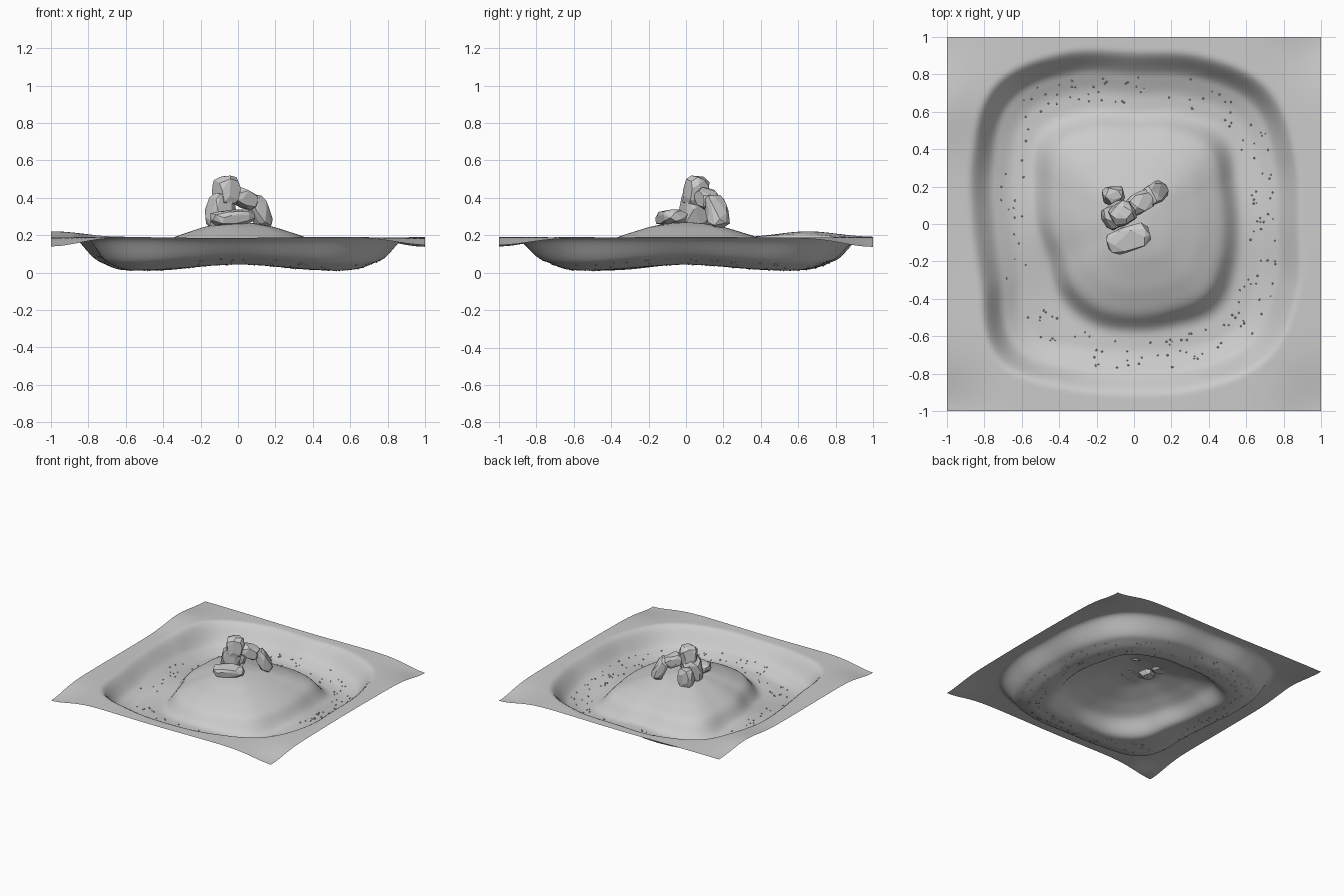
import bpy, bmesh, math, random
from mathutils import Vector, Euler

if "Cube" in bpy.data.objects:
    bpy.data.objects.remove(bpy.data.objects["Cube"])

random.seed(4)

# Radii of the pond wall and the island foot, every 22.5 degrees from +x
WALL = [.84, .89, .97, .92, .87, .94, 1.0, .89, .82, .84, .98, .90, .86, .90, .96, .90]
ISLE = [.56, .58, .66, .62, .58, .63, .67, .57, .52, .49, .54, .57, .57, .58, .62, .58]
# Dome height against (radius / island foot)
DOME = [(0, .27), (.15, .265), (.33, .247), (.62, .195), (.82, .145), (.93, .10), (1.03, .05), (1.12, .04)]


def radius(table, angle):
    t = (angle / math.tau * 16) % 16
    i = int(t)
    f = t - i
    p0, p1, p2, p3 = (table[(i + k) % 16] for k in (-1, 0, 1, 2))
    return p1 + .5 * f * (p2 - p0 + f * (2*p0 - 5*p1 + 4*p2 - p3 + f * (3*(p1 - p2) + p3 - p0)))


def lerp_table(table, x):
    for (a, za), (b, zb) in zip(table, table[1:]):
        if x <= b:
            return za + (zb - za) * (x - a) / (b - a)
    return table[-1][1]


def smooth(a, b, x):
    t = max(0, min(1, (x - a) / (b - a)))
    return t * t * (3 - 2 * t)


def bump(x, y, cx, cy, w):
    return math.exp(-((x - cx)**2 + (y - cy)**2) / w**2)


def ground(x, y):
    r, a = math.hypot(x, y), math.atan2(y, x)
    wall, isle = radius(WALL, a), radius(ISLE, a)
    # outer bank, drooping at the corners
    bank = .188 + .004 * math.sin(5*x + 2) * math.cos(4*y)
    for cx, cy, h in ((-1, -1, -.048), (1, 1, -.048), (1, -1, -.038), (-1, .65, .032)):
        bank += h * bump(x, y, cx, cy, .22)
    # channel floor, deepest on the diagonals
    floor = .043 - .031 * math.sin(2 * a)**2
    s = r / isle
    if s < 1.3:
        dome = sum(lerp_table(DOME, abs(s + d)) for d in (-.04, -.02, 0, .02, .04)) / 5
        low = dome + (floor - dome) * smooth(.85, 1.1, s)
    else:
        low = floor
    u = r - wall
    low += .045 * smooth(-.2, -.03, u)
    return low + (bank - low) * smooth(-.08, .06, u)


def finish(name, bm, is_smooth):
    me = bpy.data.meshes.new(name)
    bm.to_mesh(me)
    bm.free()
    for p in me.polygons:
        p.use_smooth = is_smooth
    ob = bpy.data.objects.new(name, me)
    bpy.context.collection.objects.link(ob)
    return ob


def boulder(name, centre, half, rot=(0, 0, 0), n=44):
    """Convex faceted rock: hull of random points on a boxy ellipsoid."""
    bm = bmesh.new()
    turn = Euler([math.radians(d) for d in rot]).to_matrix()
    for i in range(n):
        zc = 1 - 2 * (i + .5) / n
        ang = i * 2.39996 + random.uniform(-.25, .25)
        q = math.sqrt(1 - zc * zc)
        d = Vector((q * math.cos(ang), q * math.sin(ang), zc))
        k = sum(abs(c)**4.5 for c in d)**(-1 / 4.5)
        d *= k * random.uniform(.93, 1.0)
        bm.verts.new(turn @ Vector(d[j] * half[j] for j in range(3)) + Vector(centre))
    res = bmesh.ops.convex_hull(bm, input=bm.verts)
    bmesh.ops.delete(bm, geom=[v for v in bm.verts if not v.link_faces], context='VERTS')
    bmesh.ops.dissolve_limit(bm, angle_limit=math.radians(14), verts=bm.verts, edges=bm.edges)
    return finish(name, bm, False)


# Ground sheet with pond basin and central island
bm = bmesh.new()
bmesh.ops.create_grid(bm, x_segments=110, y_segments=110, size=1)
for v in bm.verts:
    v.co.z = ground(v.co.x, v.co.y)
finish("ground", bm, True)

# Rock group on the island
boulder("pillar_rock", (-.095, .045, .33), (.075, .07, .10), (0, 8, 30))
boulder("top_rock", (-.06, .055, .435), (.068, .065, .085), (0, 0, 35))
boulder("arch_upper_rock", (.035, .115, .395), (.075, .058, .05), (0, 22, 31))
boulder("arch_leg_rock", (.115, .165, .325), (.095, .058, .048), (0, 62, 31))
boulder("back_rock", (-.11, .155, .305), (.06, .05, .075), (0, 0, 10))
boulder("flat_rock", (-.03, -.08, .295), (.12, .068, .042), (0, -4, 20))

# Pebbles scattered along the channel
bm = bmesh.new()
for i in range(190):
    a = random.uniform(0, math.tau)
    if math.cos(a) < -.75 and random.random() < .6:
        continue
    isle, wall = radius(ISLE, a), radius(WALL, a)
    r = isle + (wall - isle) * random.uniform(.2, .72)
    x, y = r * math.cos(a), r * math.sin(a)
    new = bmesh.ops.create_icosphere(bm, subdivisions=1, radius=random.uniform(.004, .007))
    bmesh.ops.translate(bm, verts=new["verts"], vec=(x, y, ground(x, y) + .001))
finish("pebbles", bm, False)
